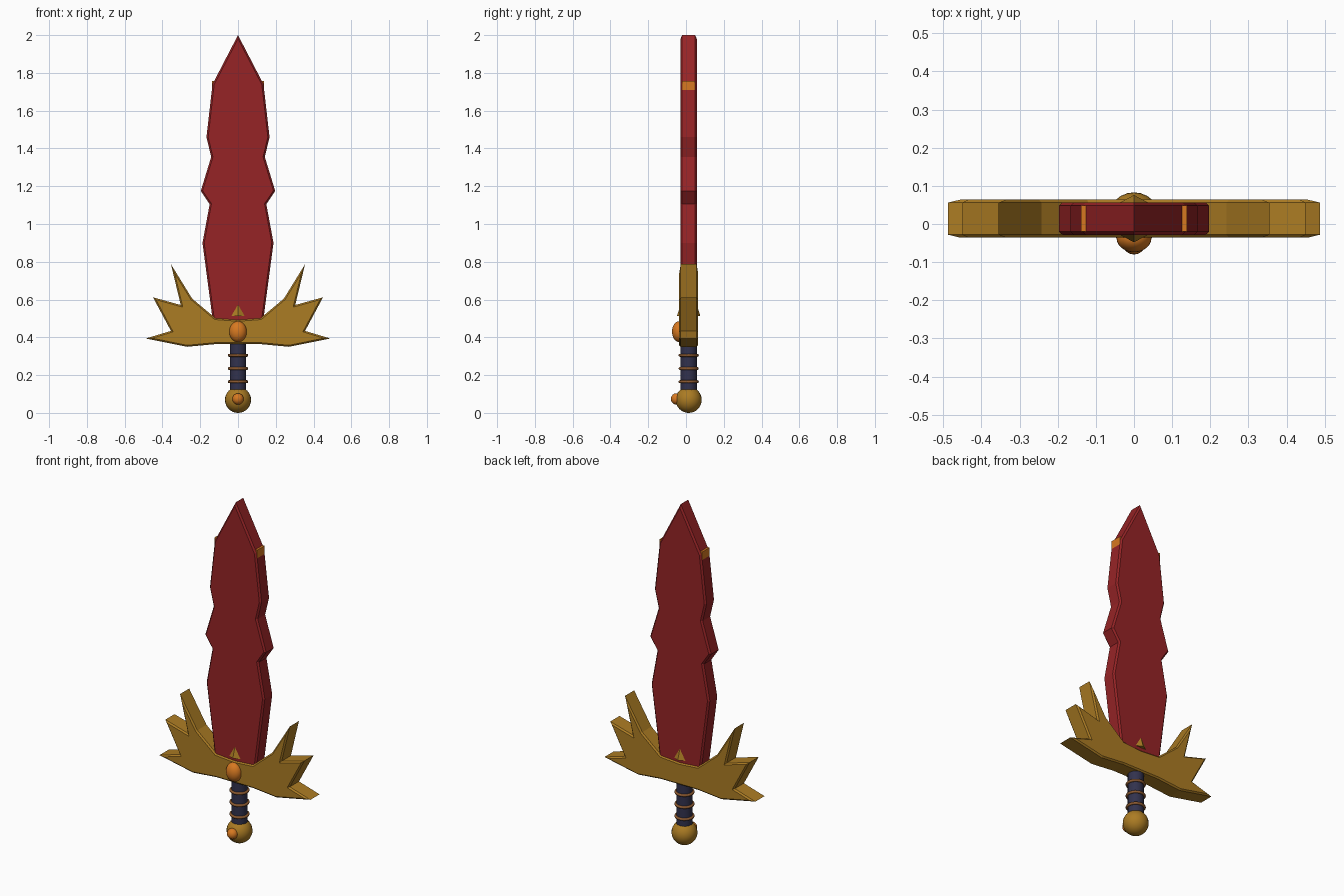
import bpy, bmesh, math
from mathutils import Matrix

if "Cube" in bpy.data.objects:
    bpy.data.objects.remove(bpy.data.objects["Cube"])

YC = 0.014  # depth centre of blade, guard and handle


def material(name, rgb):
    m = bpy.data.materials.new(name)
    m.diffuse_color = (*rgb, 1)
    m.use_nodes = True
    m.node_tree.nodes["Principled BSDF"].inputs["Base Color"].default_value = m.diffuse_color
    return m


RED = material("dark red", (0.305, 0.017, 0.019))
GOLD = material("old gold", (0.41, 0.2, 0.017))
ORANGE = material("amber orange", (0.68, 0.19, 0.015))
NAVY = material("navy leather", (0.032, 0.032, 0.075))
BROWN = material("brown wire", (0.26, 0.1, 0.03))


def finish(bm, name, mat, smooth=False):
    bmesh.ops.recalc_face_normals(bm, faces=bm.faces)
    me = bpy.data.meshes.new(name)
    bm.to_mesh(me)
    bm.free()
    me.materials.append(mat)
    for p in me.polygons:
        p.use_smooth = smooth
    ob = bpy.data.objects.new(name, me)
    bpy.context.collection.objects.link(ob)
    return ob


def plate(name, half, depth, chamfer, mat):
    """Mirror a right-hand outline, extrude it along y and chamfer its rims."""
    outline = half + [(-x, z) for x, z in reversed(half) if x > 0]
    bm = bmesh.new()
    face = bm.faces.new([bm.verts.new((x, YC - depth / 2, z)) for x, z in outline])
    ext = bmesh.ops.extrude_face_region(bm, geom=[face])
    bmesh.ops.translate(bm, vec=(0, depth, 0),
                        verts=[v for v in ext["geom"] if isinstance(v, bmesh.types.BMVert)])
    rims = [e for e in bm.edges if abs(e.verts[0].co.y - e.verts[1].co.y) < 1e-5]
    bmesh.ops.bevel(bm, geom=rims, offset=chamfer, segments=1, profile=0.5,
                    affect='EDGES', clamp_overlap=True)
    return finish(bm, name, mat)


def ball(name, loc, radii, mat, u=24, v=16):
    bm = bmesh.new()
    bmesh.ops.create_uvsphere(bm, u_segments=u, v_segments=v, radius=1,
                              matrix=Matrix.Translation(loc) @ Matrix.Diagonal((*radii, 1)))
    return finish(bm, name, mat, True)


# Blade with wavy edges
plate("blade", [(0, 2.0), (0.135, 1.74), (0.167, 1.46), (0.142, 1.355), (0.197, 1.175),
                (0.15, 1.105), (0.188, 0.9), (0.135, 0.5), (0.13, 0.45), (0, 0.45)],
      0.086, 0.009, RED)

# Winged guard
plate("guard", [(0, 0.493), (0.12, 0.502), (0.243, 0.605), (0.355, 0.787), (0.303, 0.571),
                (0.45, 0.612), (0.355, 0.434), (0.488, 0.394), (0.27, 0.35), (0.12, 0.364),
                (0, 0.364)],
      0.1, 0.008, GOLD)

# Amber tabs on the blade shoulders
for side, label in ((-1, "left"), (1, "right")):
    bm = bmesh.new()
    bmesh.ops.create_cube(bm, size=1, matrix=Matrix.Translation((side * 0.132, YC, 1.728))
                          @ Matrix.Diagonal((0.013, 0.068, 0.058, 1)))
    finish(bm, label + "_blade_tab", ORANGE)

# Small pointed spikes at the blade root, front and back
for side, label in ((-1, "front"), (1, "back")):
    bm = bmesh.new()
    inner, outer = YC + side * 0.038, YC + side * 0.062
    pts = [(-0.045, inner, 0.512), (0.045, inner, 0.512), (0, outer, 0.512), (0, inner, 0.59)]
    vs = [bm.verts.new(p) for p in pts]
    for tri in ((0, 1, 2), (0, 1, 3), (1, 2, 3), (2, 0, 3)):
        bm.faces.new([vs[i] for i in tri])
    finish(bm, label + "_spike", GOLD)

# Guard gem
ball("guard_gem", (0, -0.036, 0.43), (0.046, 0.038, 0.055), ORANGE)

# Grip
bm = bmesh.new()
bmesh.ops.create_cone(bm, cap_ends=True, segments=16, radius1=0.043, radius2=0.043,
                      depth=0.27, matrix=Matrix.Translation((0, YC, 0.245)))
grip = finish(bm, "grip", NAVY)
bpy.context.view_layer.objects.active = grip
grip.select_set(True)
bpy.ops.object.shade_smooth_by_angle(angle=math.radians(40))

# Wire rings around the grip
for i in range(3):
    bpy.ops.mesh.primitive_torus_add(location=(0, YC, 0.165 + 0.07 * i), major_segments=24,
                                     minor_segments=8, major_radius=0.046, minor_radius=0.008)
    ring = bpy.context.object
    ring.name = "grip_ring_%d" % (i + 1)
    ring.data.materials.append(BROWN)
    bpy.ops.object.shade_smooth()

# Pommel and its gem
ball("pommel", (0, YC, 0.069), (0.069, 0.069, 0.069), GOLD)
ball("pommel_gem", (0, -0.051, 0.074), (0.03, 0.029, 0.03), ORANGE, 16, 10)
